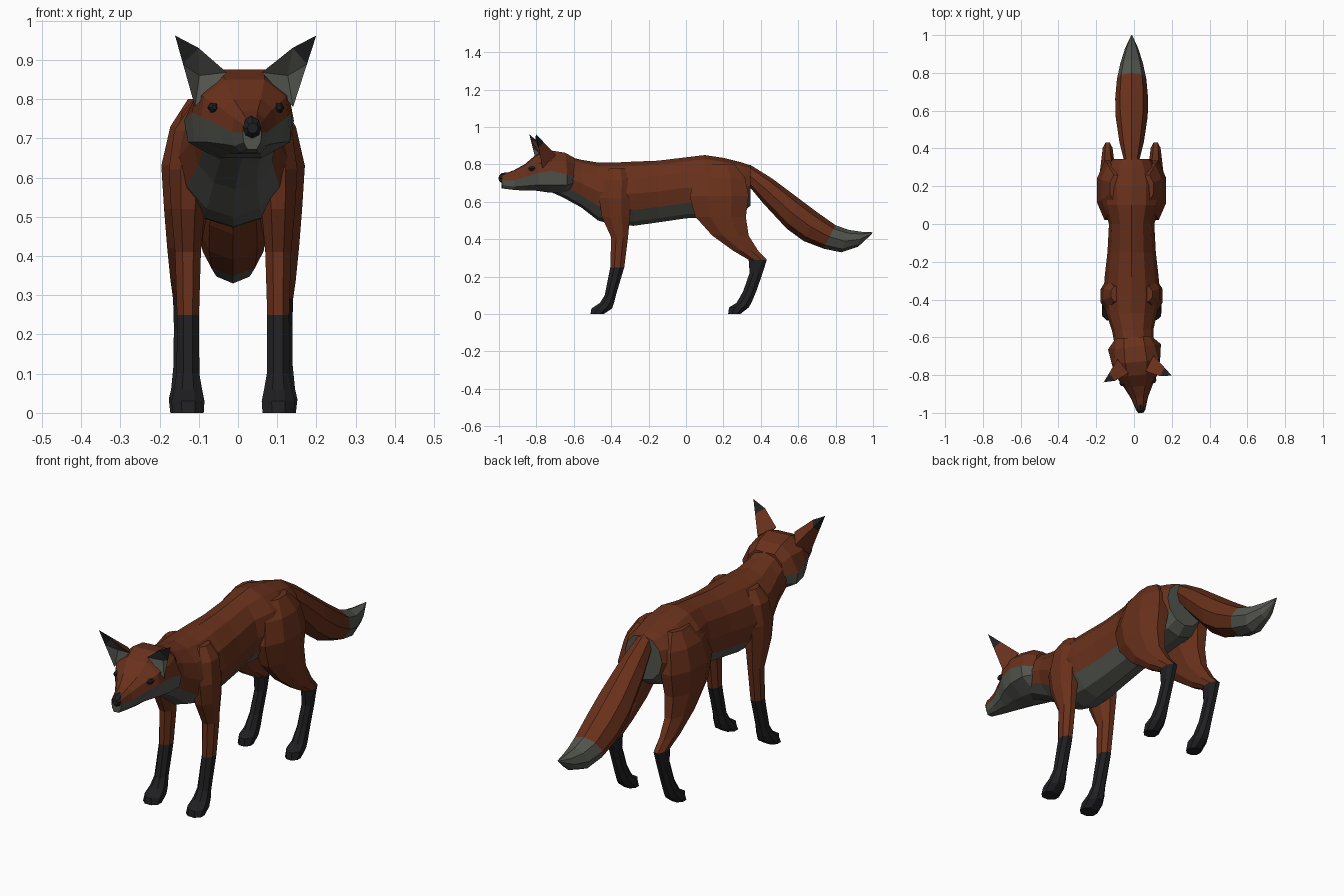
import bpy, bmesh, math
from mathutils import Vector

if "Cube" in bpy.data.objects:
    bpy.data.objects.remove(bpy.data.objects["Cube"])


def material(name, rgb):
    m = bpy.data.materials.new(name)
    m.diffuse_color = (*rgb, 1)
    m.use_nodes = True
    m.node_tree.nodes["Principled BSDF"].inputs["Base Color"].default_value = m.diffuse_color
    return m


MATS = [material("russet", (0.14, 0.03, 0.011)),
        material("pale", (0.085, 0.09, 0.075)),
        material("black", (0.014, 0.014, 0.016))]
RUSSET, PALE, BLACK = 0, 1, 2


def warp(p):
    """Offset the body slightly and turn the head towards +x."""
    x, y, z = p
    f = min(1, max(0, (-0.5 - y) / 0.15))
    return Vector((x - 0.0125 + 0.1 * max(0, -0.5 - y), y + 0.1 * x * f, z))


def build(name, verts, faces):
    """faces: list of (vertex indices, material index)."""
    bm = bmesh.new()
    vs = [bm.verts.new(warp(v)) for v in verts]
    for idx, mat in faces:
        bm.faces.new([vs[i] for i in idx]).material_index = mat
    bmesh.ops.recalc_face_normals(bm, faces=bm.faces)
    me = bpy.data.meshes.new(name)
    bm.to_mesh(me)
    bm.free()
    for m in MATS:
        me.materials.append(m)
    ob = bpy.data.objects.new(name, me)
    bpy.context.collection.objects.link(ob)
    return ob


def loft(name, rings, paint, caps=(RUSSET, RUSSET)):
    """Skin a list of equal rings; paint(i, k) gives each face's material."""
    n = len(rings[0])
    verts = [p for r in rings for p in r]
    faces = [((i * n + k, i * n + (k + 1) % n,
               (i + 1) * n + (k + 1) % n, (i + 1) * n + k), paint(i, k))
             for i in range(len(rings) - 1) for k in range(n)]
    faces.append((tuple(range(n)), caps[0]))
    faces.append((tuple(range(len(verts) - n, len(verts))), caps[1]))
    return build(name, verts, faces)


def ring(cx, a, b, hw, n, boxy=False):
    """Oval ring between two (y, z) points, half width hw in x."""
    c = Vector((cx, (a[0] + b[0]) / 2, (a[1] + b[1]) / 2))
    v = Vector((0, (a[0] - b[0]) / 2, (a[1] - b[1]) / 2))
    u = Vector((hw, 0, 0))
    off, s = (0.5, 1 / math.cos(math.pi / n)) if boxy else (0, 1)
    angs = [(k + off) * 2 * math.pi / n for k in range(n)]
    return [c + s * (math.cos(t) * u + math.sin(t) * v) for t in angs]


# Torso and neck: y, top, bottom, half width
torso = [(-.74, .85, .66, .09), (-.66, .85, .625, .10), (-.56, .825, .57, .11),
         (-.47, .81, .50, .135), (-.38, .81, .475, .15), (-.28, .815, .472, .143),
         (-.15, .82, .49, .128), (0, .838, .512, .12), (.1, .85, .515, .15),
         (.2, .835, .53, .155), (.3, .81, .54, .13), (.345, .795, .58, .10)]
loft("torso", [ring(0, (y, t), (y, b), w, 12) for y, t, b, w in torso],
     lambda i, k: PALE if 7 <= k <= 10 else RUSSET, (RUSSET, PALE))

# Tail: top point, bottom point, half width
tail = [((.30, .80), (.30, .72), .03), ((.345, .797), (.34, .68), .042),
        ((.46, .725), (.41, .595), .065), ((.60, .62), (.54, .455), .085),
        ((.70, .545), (.63, .39), .087), ((.80, .475), (.735, .35), .078),
        ((.87, .45), (.83, .33), .06), ((.94, .44), (.92, .36), .035),
        ((1.0, .437), (.985, .42), .005)]
loft("tail", [ring(0, a, b, w, 8) for a, b, w in tail],
     lambda i, k: PALE if i >= 5 else RUSSET, (RUSSET, PALE))

# Legs: z, front y, back y, centre x, half width
front_leg = [(0, -.51, -.44, .115, .04), (.03, -.505, -.395, .115, .042),
             (.06, -.46, -.385, .115, .036), (.1, -.435, -.375, .115, .029),
             (.25, -.405, -.33, .115, .028), (.41, -.40, -.31, .115, .033),
             (.52, -.45, -.30, .115, .043), (.62, -.465, -.295, .112, .052),
             (.72, -.445, -.30, .10, .05), (.78, -.41, -.33, .08, .03)]
hind_leg = [(0, .225, .29, .127, .033), (.035, .23, .335, .127, .037),
            (.06, .27, .35, .127, .031), (.12, .305, .375, .127, .025),
            (.22, .34, .41, .127, .024), (.29, .335, .432, .127, .026),
            (.34, .25, .385, .127, .033), (.42, .14, .335, .125, .043),
            (.52, .05, .32, .12, .056), (.63, .02, .335, .115, .068),
            (.73, .05, .315, .10, .06), (.80, .12, .26, .08, .035)]
for side, s in (("left", 1), ("right", -1)):
    for name, leg, dark in (("front_leg", front_leg, 4), ("hind_leg", hind_leg, 5)):
        loft(f"{side}_{name}",
             [ring(s * cx, (f, z), (b, z), w, 8, True) for z, f, b, cx, w in leg],
             lambda i, k, d=dark: BLACK if i < d else RUSSET, (BLACK, RUSSET))

# Head: y, then half outline from crown to chin as (x, z)
head = [
    (-.985, (.012, .745), (.021, .735), (.024, .715), (.022, .69), (.012, .672)),
    (-.92, (.02, .768), (.038, .75), (.045, .715), (.04, .68), (.02, .664)),
    (-.86, (.035, .80), (.065, .775), (.075, .735), (.06, .685), (.03, .66)),
    (-.80, (.05, .85), (.105, .805), (.11, .755), (.095, .69), (.04, .66)),
    (-.73, (.058, .875), (.118, .82), (.128, .765), (.122, .69), (.05, .65)),
    (-.65, (.055, .862), (.105, .82), (.14, .745), (.13, .69), (.05, .645)),
    (-.60, (.05, .835), (.085, .80), (.095, .74), (.09, .70), (.04, .64))]
rings = [[(x, y, z) for x, z in half] + [(-x, y, z) for x, z in reversed(half)]
         for y, *half in head]
loft("head", rings, lambda i, k: PALE if 2 <= k <= 6 else RUSSET, (PALE, RUSSET))

# Nose
loft("nose", [ring(0, (-1.0, .74), (-1.0, .712), .014, 8),
              ring(0, (-.985, .754), (-.985, .70), .024, 8),
              ring(0, (-.955, .758), (-.955, .715), .022, 8)],
     lambda i, k: BLACK, (BLACK, BLACK))

for side, s in (("left", 1), ("right", -1)):
    # Eyes
    loft(f"{side}_eye", [ring(s * .083, (y, .778 + h), (y, .778 - h), w, 6)
                         for y, h, w in ((-.85, .006, .006), (-.838, .014, .014),
                                         (-.81, .014, .014))],
         lambda i, k: BLACK, (BLACK, BLACK))
    # Ears: three-sided shell with a hollow front and a dark tip
    inner, outer, back, tip = (Vector(p) for p in (
        (.045, -.785, .868), (.125, -.78, .78), (.095, -.705, .85), (.18, -.82, .962)))
    mids = [p.lerp(tip, .6) for p in (inner, outer, back)]
    mids[0] += Vector((-.006, -.012, .006))
    hollow = (inner + outer + tip) / 3 + Vector((-.004, .028, -.01))
    pts = [inner, outer, back, *mids, tip, hollow]
    build(f"{side}_ear", [(s * p.x, p.y, p.z) for p in pts],
          [((0, 3, 5, 2), RUSSET), ((2, 5, 4, 1), RUSSET), ((0, 2, 1), RUSSET),
           ((3, 6, 5), BLACK), ((5, 6, 4), BLACK), ((3, 4, 6), BLACK),
           ((0, 1, 7), PALE), ((1, 4, 7), PALE), ((4, 3, 7), PALE), ((3, 0, 7), PALE)])
